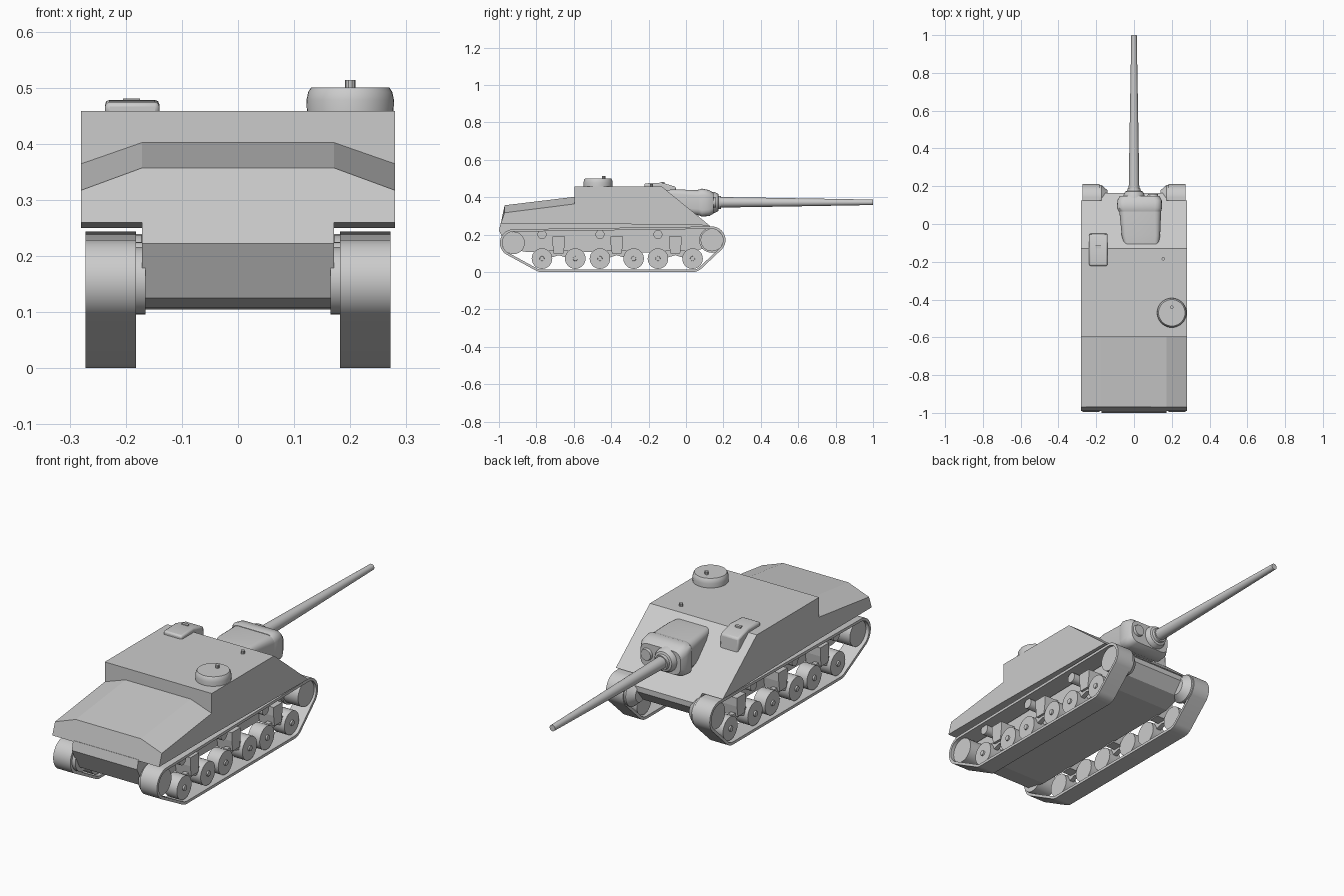
import bpy, bmesh, math
from mathutils import Vector

if "Cube" in bpy.data.objects:
    bpy.data.objects.remove(bpy.data.objects["Cube"])


def finish(name, bm, smooth=False, bevel=0, segs=3):
    bmesh.ops.recalc_face_normals(bm, faces=bm.faces)
    me = bpy.data.meshes.new(name)
    bm.to_mesh(me)
    bm.free()
    ob = bpy.data.objects.new(name, me)
    bpy.context.collection.objects.link(ob)
    if bevel:
        m = ob.modifiers.new("bevel", 'BEVEL')
        m.width, m.segments = bevel, segs
    if smooth:
        bpy.ops.object.select_all(action='DESELECT')
        ob.select_set(True)
        bpy.context.view_layer.objects.active = ob
        bpy.ops.object.shade_smooth_by_angle(angle=math.radians(35))
    return ob


def loft(name, rings, **kw):
    """Skin a list of equal-length closed rings and cap both ends."""
    bm = bmesh.new()
    vs = [[bm.verts.new(p) for p in r] for r in rings]
    n = len(rings[0])
    for a, b in zip(vs, vs[1:]):
        for i in range(n):
            j = (i + 1) % n
            bm.faces.new((a[i], a[j], b[j], b[i]))
    bm.faces.new(vs[0])
    bm.faces.new(vs[-1])
    return finish(name, bm, **kw)


def extrude_x(name, prof, x0, x1, **kw):
    """Side profile of (y, z) points swept from x0 to x1."""
    return loft(name, [[(x, y, z) for y, z in prof] for x in (x0, x1)], **kw)


def turned(name, axis, c, steps, n=28, smooth=True):
    """Turned part: steps of (distance along axis, radius) around centre c."""
    rings = []
    for d, r in steps:
        ring = []
        for i in range(n):
            t = 2 * math.pi * i / n
            u, v = r * math.cos(t), r * math.sin(t)
            p = {'x': (d, u, v), 'y': (u, d, v), 'z': (u, v, d)}[axis]
            ring.append(Vector(p) + Vector(c))
        rings.append(ring)
    return loft(name, rings, smooth=smooth)


def box(name, lo, hi, **kw):
    prof = [(lo[1], lo[2]), (hi[1], lo[2]), (hi[1], hi[2]), (lo[1], hi[2])]
    return extrude_x(name, prof, lo[0], hi[0], **kw)


# Hull: lower tub, casemate and engine deck
extrude_x("lower_hull", [(-1, .222), (-.99, .265), (.105, .265), (.165, .215), (.165, .19),
                         (.12, .135), (.03, .105), (-.85, .107), (-.95, .125)], -.171, .171)
extrude_x("casemate", [(-.597, .26), (-.597, .458), (-.13, .458), (.125, .25), (.11, .25)], -.28, .28)


def deck_ring(yb, yt, edge, mid):
    return [(-.28, yb, .26), (-.28, yt - .0, edge), (-.171, yt, mid),
            (.171, yt, mid), (.28, yt, edge), (.28, yb, .26)]


loft("engine_deck", [deck_ring(-.99, -.97, .317, .357), deck_ring(-.59, -.59, .365, .403)])

# Roof fittings
turned("cupola", 'z', (.2, -.47, 0), [(.45, .077), (.478, .078), (.492, .075), (.5, .07)], 36)
turned("cupola_knob", 'z', (.2, -.44, 0), [(.495, .009), (.514, .009)], 10)
turned("roof_periscope", 'z', (.155, -.185, 0), [(.45, .009), (.472, .009)], 10)
extrude_x("driver_hood", [(-.222, .45), (-.222, .474), (-.13, .478), (-.055, .456), (-.05, .385), (-.13, .44)],
          -.237, -.14, bevel=.008, segs=2, smooth=True)
box("driver_periscope", (-.205, -.13, .465), (-.175, -.115, .481))

# Gun housing, mantlet and barrel
def housing_ring(y, x0, x1, z0, z1, k):
    out = []
    for cx, cz, a in ((x1 - k, z1 - k, 0), (x0 + k, z1 - k, 90), (x0 + k, z0 + k, 180), (x1 - k, z0 + k, 270)):
        for s in range(5):
            t = math.radians(a + s * 22.5)
            out.append((cx + k * math.cos(t), y, cz + k * math.sin(t)))
    return out


loft("gun_housing", [housing_ring(-.115, -.05, .13, .33, .438, .02),
                     housing_ring(-.06, -.065, .138, .32, .442, .025),
                     housing_ring(.09, -.08, .145, .3, .437, .035)], smooth=True)
loft("mantlet", [housing_ring(.065, -.08, .143, .305, .44, .035),
                 housing_ring(.085, -.09, .148, .296, .446, .035),
                 housing_ring(.125, -.088, .147, .3, .438, .035),
                 housing_ring(.148, -.075, .135, .312, .422, .035)], smooth=True)
turned("mantlet_collar", 'y', (0, 0, .372), [(.12, .06), (.155, .055), (.172, .046), (.175, .036), (.188, .034)])
turned("sight_boss", 'y', (.1, 0, .372), [(.12, .035), (.16, .026)], 16)
turned("gun_barrel", 'y', (0, 0, .373), [(.15, .029), (.19, .028), (.45, .024), (.8, .018), (1, .0145)], 24)

# Running gear, both sides
WHEELS = (-.77, -.592, -.46, -.28, -.15, .035)
IDLER, SPROCKET = (-.922, .156), (.138, .171)
BELT = [(*IDLER, .073), (*SPROCKET, .073), (WHEELS[0], .07, .07), (WHEELS[-1], .07, .07)]


def belt_loop(inset):
    """Taut band around the end wheels, by support point per direction."""
    pts = []
    for i in range(72):
        t = 2 * math.pi * (i + .5) / 72
        d = (math.cos(t), math.sin(t))
        y, z, r = max(BELT, key=lambda c: c[0] * d[0] + c[1] * d[1] + c[2])
        pts.append((y + (r - inset) * d[0], z + (r - inset) * d[1]))
    return pts


for side, s in (("right", 1), ("left", -1)):
    # Track band: four rings closed into a tube
    outer, inner = belt_loop(0), belt_loop(.013)
    bm = bmesh.new()
    loops = [[bm.verts.new((s * x, y, z)) for y, z in pts]
             for x, pts in ((.182, outer), (.272, outer), (.272, inner), (.182, inner))]
    n = len(outer)
    for a, b in zip(loops, loops[1:] + loops[:1]):
        for i in range(n):
            j = (i + 1) % n
            bm.faces.new((a[i], a[j], b[j], b[i]))
    finish(f"track_{side}", bm, smooth=True)

    # Idler, sprocket and final drive
    turned(f"idler_{side}", 'x', (0, *IDLER), [(s * .165, .06), (s * .255, .06)])
    turned(f"sprocket_{side}", 'x', (0, *SPROCKET), [(s * .18, .06), (s * .26, .06)])
    turned(f"final_drive_{side}", 'x', (0, *SPROCKET), [(s * .14, .04), (s * .172, .068), (s * .184, .068)])

    # Road wheels with hubs
    for i, y in enumerate(WHEELS):
        turned(f"road_wheel_{side}_{i}", 'x', (0, y, .072), [(s * .195, .055), (s * .257, .055)])
        turned(f"wheel_hub_{side}_{i}", 'x', (0, y, .072), [(s * .25, .014), (s * .264, .012)], 12)

    # Bogies: bracket, rocker arms and return roller
    for i in range(3):
        y0, y1 = WHEELS[2 * i], WHEELS[2 * i + 1]
        c = (y0 + y1) / 2
        bracket = [(c - .033, .19), (c + .033, .19), (c + .033, .15), (c + .026, .1), (c - .026, .1), (c - .033, .15)]
        extrude_x(f"bogie_bracket_{side}_{i}", bracket, s * .165, s * .25)
        arm = [(y0, .062), (y0, .085), (c - .05, .115), (c + .05, .115), (y1, .085), (y1, .062), (c, .09)]
        extrude_x(f"rocker_arm_{side}_{i}", arm, s * .215, s * .238)
        turned(f"return_roller_{side}_{i}", 'x', (0, y0, .201), [(s * .165, .024), (s * .25, .024)], 20)
